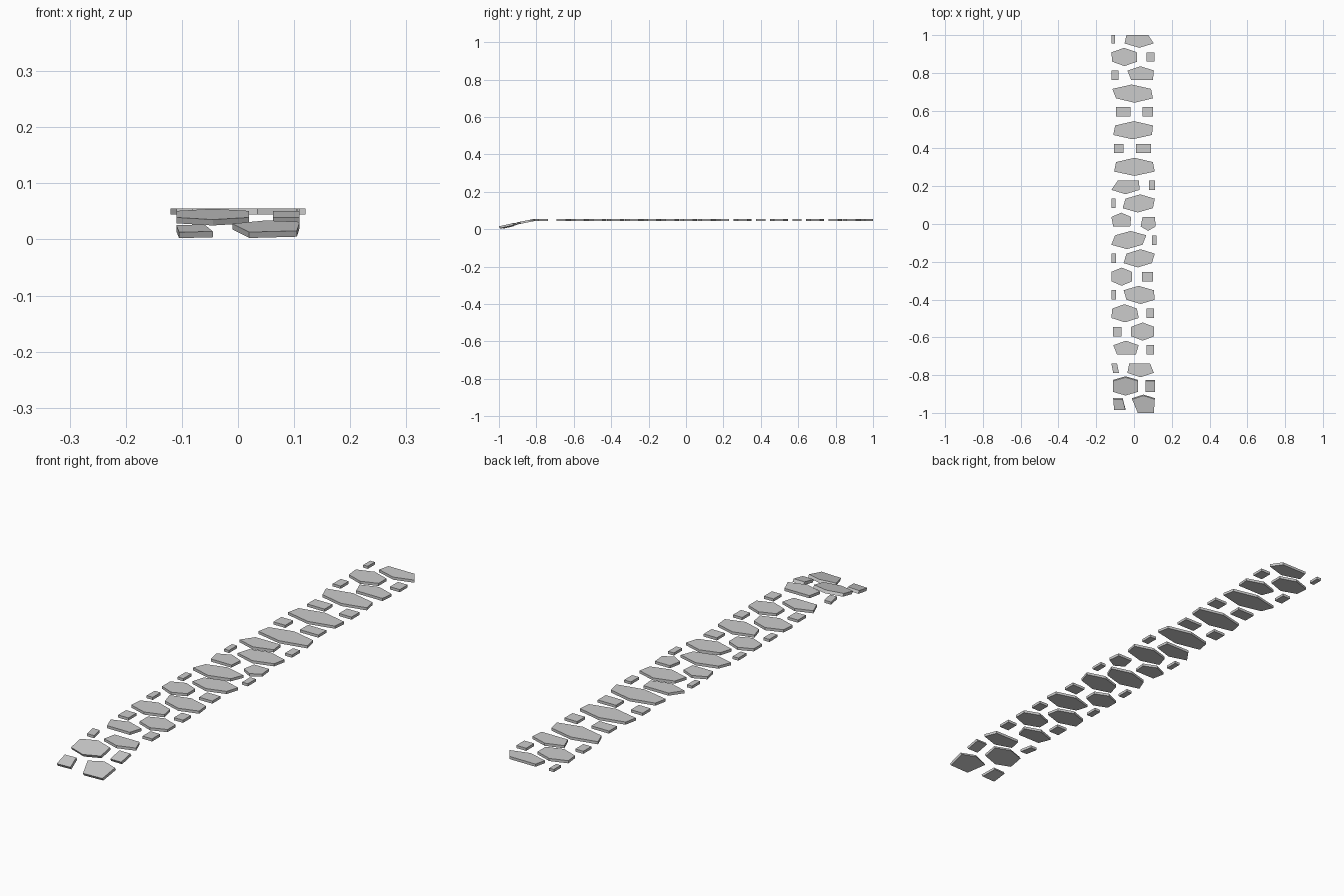
import bpy, bmesh

if "Cube" in bpy.data.objects:
    bpy.data.objects.remove(bpy.data.objects["Cube"])

# Each row runs from back to front. A stone is (kind, left, right) or
# (kind, left_back, left_front, right_back, right_front).
# Kinds: r = square cut, u = pointed back, d = pointed front, b = both, e = deep end stone
ROWS = [
    [("r", -.12, -.10), ("d", -.04, -.05, .075, .105)],
    [("b", -.12, -.115, .015, .015), ("r", .065, .108)],
    [("r", -.118, -.083), ("u", -.035, -.015, .105, .10)],
    [("b", -.115, -.095, .09, .10)],
    [("r", -.095, -.018), ("r", .045, .10)],
    [("b", -.10, -.11, .10, .095)],
    [("r", -.107, -.055), ("r", .01, .09)],
    [("b", -.095, -.105, .10, .11)],
    [("d", -.085, -.12, .025, .03), ("r", .08, .11)],
    [("r", -.12, -.098), ("b", -.045, -.06, .11, .10)],
    [("u", -.12, -.11, -.015, -.02), ("d", .045, .035, .11, .115)],
    [("b", -.10, -.12, .065, .045), ("r", .095, .12)],
    [("r", -.12, -.095), ("b", -.04, -.055, .11, .095)],
    [("b", -.12, -.12, -.01, -.01), ("r", .042, .10)],
    [("r", -.12, -.094), ("b", -.055, -.04, .105, .11)],
    [("b", -.115, -.12, .015, .025), ("r", .067, .107)],
    [("r", -.11, -.065), ("b", -.015, -.015, .107, .107)],
    [("u", -.11, -.09, .025, .01), ("r", .065, .107)],
    [("r", -.12, -.11, -.09, -.08), ("d", -.025, -.035, .085, .105)],
    [("b", -.11, -.11, .02, .02), ("r", .062, .11)],
    [("r", -.11, -.105, -.06, -.045), ("e", -.01, .02, .11, .105)],
]
PITCH, THICK = .0969, .0105


def top_z(x, y, row):
    # level path that ramps down over the last two rows
    if row < 19:
        return .055
    if row == 19:
        return .055 + (y + .81) * .2
    return .0345 + (y + .91) * .22 + .027 * (x - .08)


def stone(name, row, kind, *xs):
    lb, lf, rb, rf = xs if len(xs) == 4 else (xs[0], xs[0], xs[1], xs[1])
    y = .981 - PITCH * row
    half = .025 if row < 19 else .029
    front = .043 if kind == "e" else half
    pts = [(lf, y - front)]
    if kind in "db":
        pts.append(((lf + rf) / 2, y - .048))
    pts += [(rf, y - front), (rb, y + half)]
    if kind in "ube":
        pts.append(((lb + rb) / 2, y + .048))
    pts.append((lb, y + half))
    pts = [(px, max(-1, min(1, py))) for px, py in pts]
    shear = .006 if row >= 19 else 0
    bm = bmesh.new()
    top = [bm.verts.new((px, py, top_z(px, py, row))) for px, py in pts]
    low = [bm.verts.new((px, py + shear, top_z(px, py, row) - THICK)) for px, py in pts]
    bm.faces.new(top)
    bm.faces.new(low[::-1])
    for i in range(len(pts)):
        j = (i + 1) % len(pts)
        bm.faces.new((top[i], low[i], low[j], top[j]))
    bmesh.ops.recalc_face_normals(bm, faces=bm.faces)
    me = bpy.data.meshes.new(name)
    bm.to_mesh(me)
    bm.free()
    bpy.context.collection.objects.link(bpy.data.objects.new(name, me))


# Lay all stones of the path
for r, stones in enumerate(ROWS):
    for i, s in enumerate(stones):
        stone(f"paving_stone_{r + 1}_{i + 1}", r, *s)
